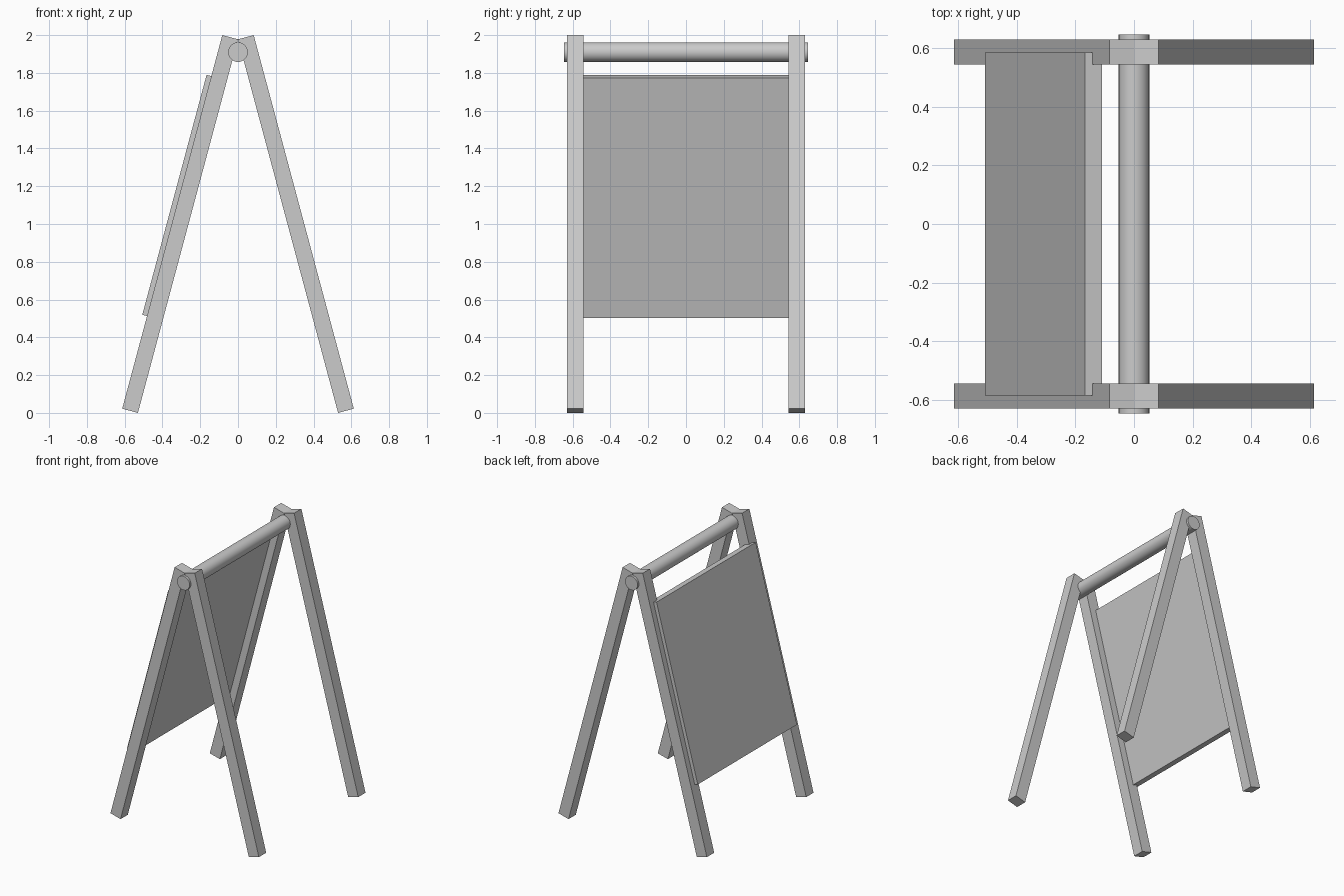
import bpy
import math
from mathutils import Matrix, Vector

cube = bpy.data.objects.get("Cube")
if cube:
    bpy.data.objects.remove(cube, do_unlink=True)

# One plain grey for everything
grey = bpy.data.materials.new("plain_grey")
grey.use_nodes = True
colour = (0.6, 0.6, 0.6, 1)
grey.diffuse_color = colour
grey.node_tree.nodes["Principled BSDF"].inputs["Base Color"].default_value = colour

TILT = math.radians(15)
LEG_W = 0.086
LEG_L = (2 - LEG_W * math.sin(TILT)) / math.cos(TILT)
LEG_Y = 0.586


def tilted_box(name, side, across, along, y, size):
    """Box in the frame of a leg whose inner top corner lies on the ridge.
    across: outward from the inner leg face, along: down from the top."""
    out = Vector((side * math.cos(TILT), 0, math.sin(TILT)))
    down = Vector((side * math.sin(TILT), 0, -math.cos(TILT)))
    ridge = Vector((0, 0, 2 - LEG_W * math.sin(TILT)))
    bpy.ops.mesh.primitive_cube_add(size=1)
    box = bpy.context.object
    box.name = name
    box.data.transform(Matrix.Diagonal((*size, 1)))
    box.rotation_euler.y = -side * TILT
    box.location = ridge + out * across + down * along + Vector((0, y, 0))
    box.data.materials.append(grey)
    return box


# Four splayed legs
for side, side_name in ((-1, "right"), (1, "left")):
    for end, end_name in ((-1, "front"), (1, "back")):
        tilted_box(f"{end_name}_{side_name}_leg", side, LEG_W / 2, LEG_L / 2,
                   end * LEG_Y, (LEG_W, LEG_W, LEG_L))

# Board let partly into the outer faces of the right legs
BOARD_T, BOARD_L, PROUD = 0.06, 1.315, 0.026
tilted_box("sign_board", -1, LEG_W + PROUD - BOARD_T / 2, 0.225 + BOARD_L / 2,
           0, (BOARD_T, 1.17, BOARD_L))

# Round rail through the leg tops
bpy.ops.mesh.primitive_cylinder_add(vertices=32, radius=0.052, depth=1.29,
                                    location=(0, 0, 1.91),
                                    rotation=(math.pi / 2, 0, 0))
rail = bpy.context.object
rail.name = "top_rail"
rail.data.materials.append(grey)
bpy.ops.object.shade_smooth_by_angle(angle=math.radians(35))
